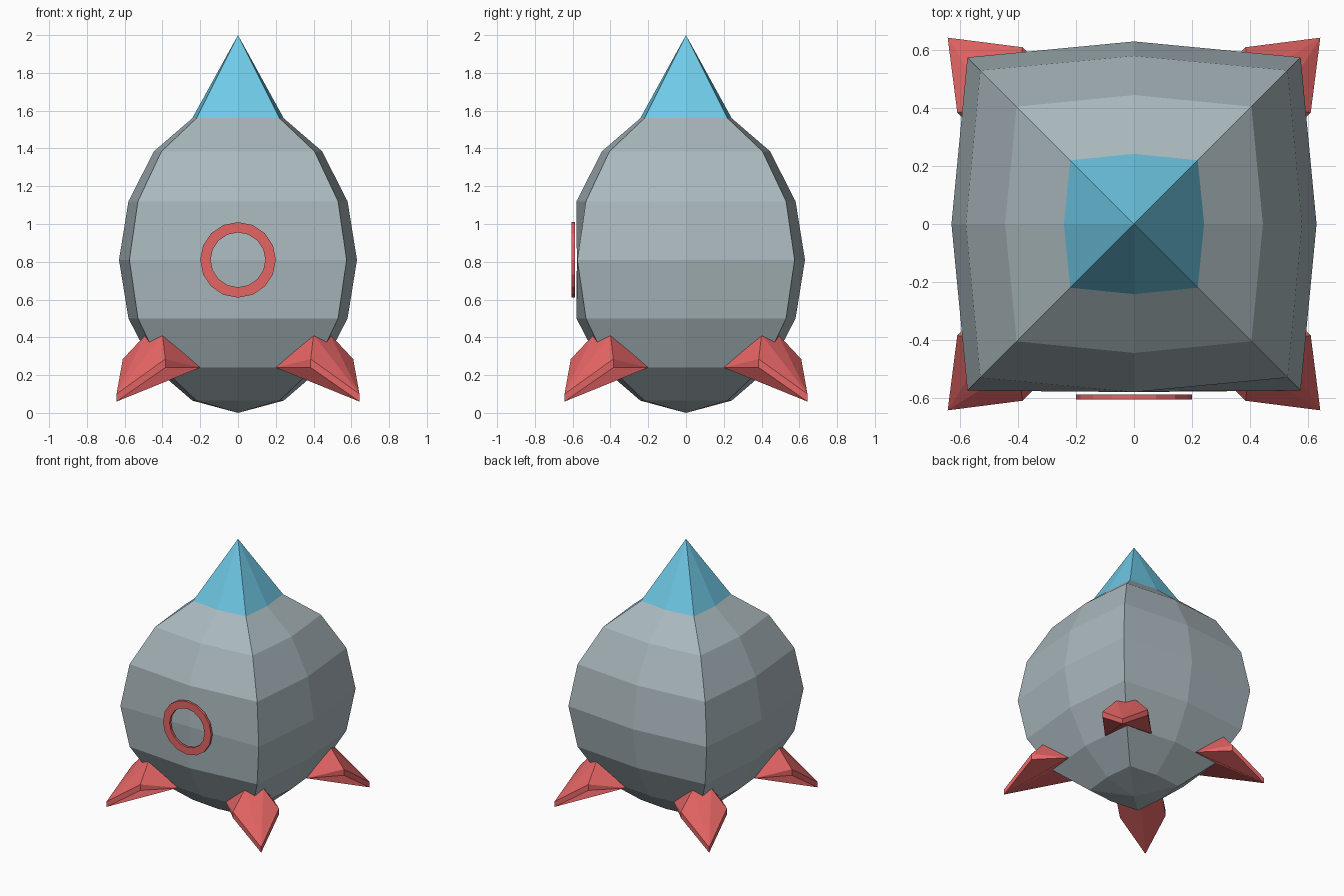
import bpy, bmesh, math
from mathutils import Matrix, Vector

if "Cube" in bpy.data.objects:
    bpy.data.objects.remove(bpy.data.objects["Cube"])


def material(name, rgb):
    m = bpy.data.materials.new(name)
    m.diffuse_color = (*rgb, 1)
    m.use_nodes = True
    m.node_tree.nodes["Principled BSDF"].inputs["Base Color"].default_value = m.diffuse_color
    return m


GREY = material("hull grey", (0.40, 0.48, 0.51))
BLUE = material("nose blue", (0.16, 0.59, 0.80))
RED = material("trim red", (0.78, 0.13, 0.13))


def finish(bm, name, *mats):
    bmesh.ops.recalc_face_normals(bm, faces=bm.faces)
    mesh = bpy.data.meshes.new(name)
    bm.to_mesh(mesh)
    bm.free()
    for m in mats:
        mesh.materials.append(m)
    obj = bpy.data.objects.new(name, mesh)
    bpy.context.collection.objects.link(obj)
    return obj


# Hull: stacked rounded-square rings (height, corner offset, mid-side offset)
rows = [(0.065, 0.22, 0.242), (0.24, 0.405, 0.445), (0.50, 0.53, 0.58),
        (0.81, 0.575, 0.63), (1.12, 0.53, 0.58), (1.385, 0.405, 0.445),
        (1.56, 0.22, 0.242)]
bm = bmesh.new()
rings = []
for z, c, m in rows:
    front = 0.578 if z == 0.81 else m  # flattened behind the window
    pts = [(m, 0), (c, c), (0, m), (-c, c), (-m, 0), (-c, -c), (0, -front), (c, -c)]
    rings.append([bm.verts.new((x, y, z)) for x, y in pts])
bottom, apex = bm.verts.new((0, 0, 0)), bm.verts.new((0, 0, 2))
for i in range(8):
    j = (i + 1) % 8
    bm.faces.new((bottom, rings[0][j], rings[0][i]))
    bm.faces.new((apex, rings[-1][i], rings[-1][j])).material_index = 1  # blue nose
    for a, b in zip(rings, rings[1:]):
        bm.faces.new((a[i], a[j], b[j], b[i]))
finish(bm, "hull", GREY, BLUE)

# Fins: half of one fin, mirrored over its diagonal, then turned to four corners
half = {"top": (0.40, 0.49, 0.413), "root": (0.20, 0.43, 0.24),
        "wing_up": (0.385, 0.61, 0.285), "wing_low": (0.385, 0.61, 0.24),
        "tip_up": (0.643, 0.643, 0.10), "tip_low": (0.643, 0.643, 0.06),
        "heel": (0.405, 0.405, 0.24)}
faces = ["top wing_up tip_up", "root wing_up top", "root wing_low wing_up",
         "wing_up wing_low tip_low tip_up", "root heel tip_low wing_low"]
for k, name in enumerate(("back_right", "back_left", "front_left", "front_right")):
    turn = Matrix.Rotation(k * math.pi / 2, 4, 'Z')
    bm = bmesh.new()
    sides = []
    for swap in (False, True):
        side = {n: bm.verts.new(turn @ Vector((y, x, z) if swap else (x, y, z)))
                for n, (x, y, z) in half.items()}
        for f in faces:
            bm.faces.new([side[n] for n in f.split()])
        sides.append(side)
    a, b = sides
    bm.faces.new((a["top"], b["top"], b["tip_up"]))
    bm.faces.new((a["top"], a["root"], b["root"], b["top"]))
    bm.faces.new((a["root"], a["heel"], b["root"]))
    bmesh.ops.remove_doubles(bm, verts=bm.verts, dist=0.001)
    finish(bm, name + "_fin", RED)

# Window frame: flat open ring on the front
bm = bmesh.new()
N = 16
loops = []
for i in range(N):
    t = 2 * math.pi * i / N
    loops.append([bm.verts.new((r * math.cos(t), y, 0.81 + r * math.sin(t)))
                  for r, y in ((0.2, -0.605), (0.2, -0.588), (0.145, -0.588), (0.145, -0.605))])
for i in range(N):
    a, b = loops[i], loops[(i + 1) % N]
    for k in range(4):
        n = (k + 1) % 4
        bm.faces.new((a[k], a[n], b[n], b[k]))
finish(bm, "window_frame", RED)
